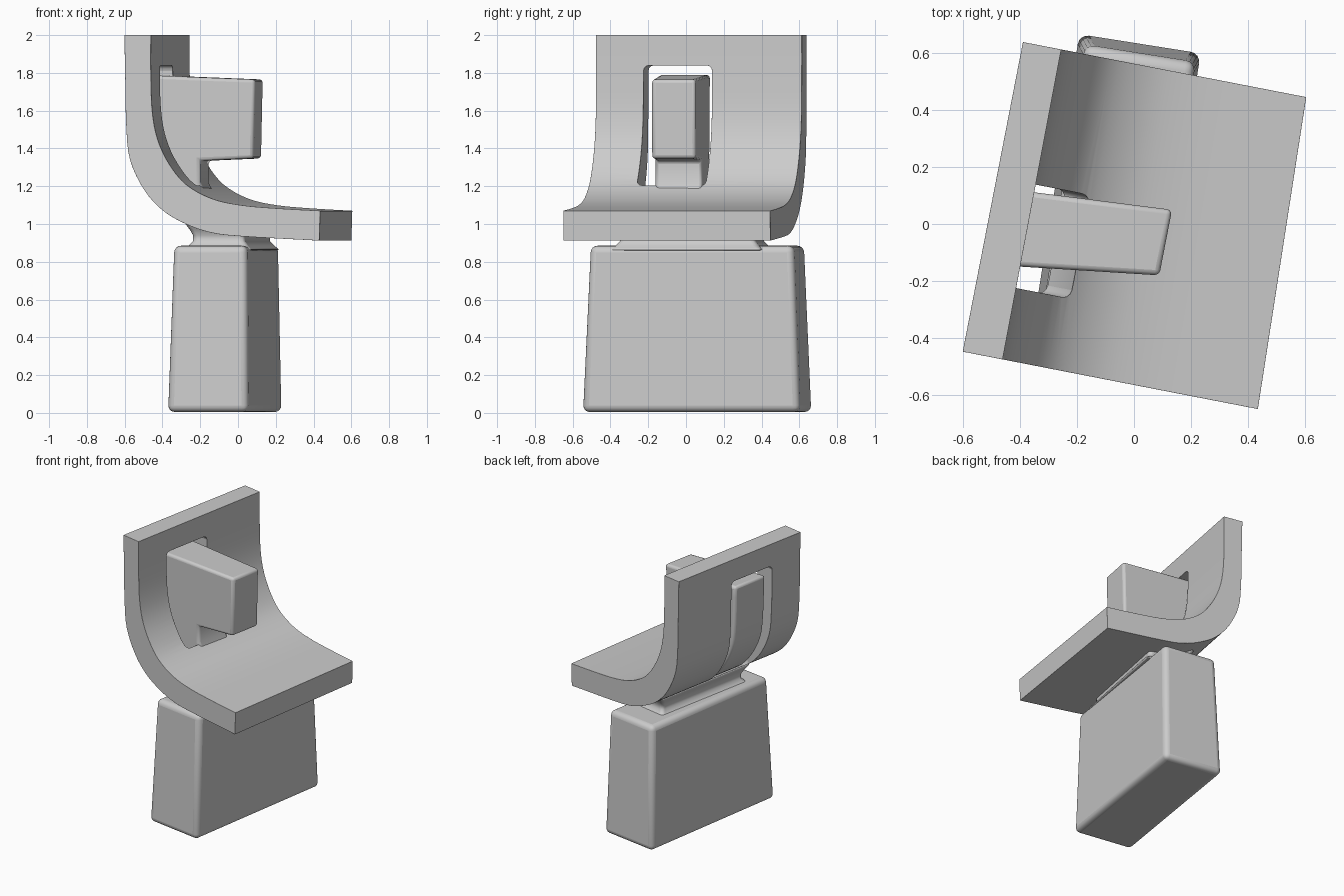
import bpy, bmesh, math
from mathutils import Vector

if "Cube" in bpy.data.objects:
    bpy.data.objects.remove(bpy.data.objects["Cube"], do_unlink=True)

grey = bpy.data.materials.new("clay_grey")
grey.use_nodes = True
grey.diffuse_color = (0.6, 0.6, 0.6, 1)
grey.node_tree.nodes["Principled BSDF"].inputs["Base Color"].default_value = (0.6, 0.6, 0.6, 1)


def loft(name, rings, turn):
    """Skin a list of equal closed rings, cap the ends, turn about z."""
    bm = bmesh.new()
    rows = [[bm.verts.new(p) for p in ring] for ring in rings]
    n = len(rows[0])
    for a, b in zip(rows, rows[1:]):
        for i in range(n):
            j = (i + 1) % n
            bm.faces.new((a[i], a[j], b[j], b[i]))
    bm.faces.new(rows[0][::-1])
    bm.faces.new(rows[-1])
    bmesh.ops.recalc_face_normals(bm, faces=bm.faces)
    mesh = bpy.data.meshes.new(name)
    bm.to_mesh(mesh)
    bm.free()
    mesh.materials.append(grey)
    obj = bpy.data.objects.new(name, mesh)
    bpy.context.collection.objects.link(obj)
    obj.rotation_euler.z = math.radians(turn)
    return obj


def finish(obj, width, segments=3):
    """Round the sharp edges and shade smooth."""
    if width:
        bev = obj.modifiers.new("rounding", "BEVEL")
        bev.width = width
        bev.segments = segments
        bev.limit_method = "ANGLE"
        bev.angle_limit = math.radians(40)
    bpy.ops.object.select_all(action="DESELECT")
    obj.select_set(True)
    bpy.context.view_layer.objects.active = obj
    bpy.ops.object.shade_smooth_by_angle(angle=math.radians(40))


def smooth_path(points, steps=4):
    """Catmull-Rom curve through 2D points."""
    p = [Vector(q) for q in points]
    p = [p[0] * 2 - p[1]] + p + [p[-1] * 2 - p[-2]]
    out = []
    for a, b, c, d in zip(p, p[1:], p[2:], p[3:]):
        for k in range(steps):
            t = k / steps
            out.append(0.5 * (2 * b + (c - a) * t + (2 * a - 5 * b + 4 * c - d) * t ** 2
                              + (3 * b - a - 3 * c + d) * t ** 3))
    return out + [p[-2]]


def box_ring(u0, u1, v0, v1, z):
    return [(u0, v0, z), (u1, v0, z), (u1, v1, z), (u0, v1, z)]


TURN = -11

# Pedestal: tapered block
pedestal = loft("pedestal", [box_ring(-0.295, 0.138, -0.535, 0.63, 0.005),
                             box_ring(-0.268, 0.125, -0.495, 0.595, 0.885)], -9)
finish(pedestal, 0.035, 4)

# Neck: waisted link under the seat
neck = loft("neck", [box_ring(-0.18 - g, 0.1 + g, -0.34 - g, 0.39 + g, z)
                     for z, g in ((0.86, 0.05), (0.885, 0.02), (0.91, 0.0),
                                  (0.94, 0.0), (0.97, 0.015), (1.015, 0.045))], TURN)
finish(neck, 0.02)

# Seat shell: curved profile swept across the width
outer = smooth_path([(-0.505, 2), (-0.5, 1.75), (-0.495, 1.52), (-0.475, 1.34), (-0.4, 1.18),
                     (-0.3, 1.07), (-0.18, 1.0), (-0.05, 0.955), (0.11, 0.935), (0.525, 0.912)])
inner = smooth_path([(0.53, 1.07), (0.3, 1.083), (0.11, 1.1), (-0.045, 1.135), (-0.18, 1.21),
                     (-0.27, 1.32), (-0.33, 1.45), (-0.358, 1.6), (-0.365, 1.8), (-0.365, 2)])
shell = loft("seat_shell", [[(u - 0.037 * v * (u + 0.5), v, z) for u, z in outer + inner]
                            for v in (-0.555, 0.553)], TURN)

# Opening in the backrest
hole = [(-0.17, 1.84), (-0.17, 1.19), (-0.28, 1.0), (-0.8, 1.0), (-0.8, 1.84)]
cutter = loft("opening_cutter", [[(u, v, z) for u, z in hole] for v in (-0.3, 0.07)], TURN)
cutter.hide_render = True
finish(cutter, 0.03)
cut = shell.modifiers.new("opening", "BOOLEAN")
cut.operation = "DIFFERENCE"
cut.solver = "EXACT"
cut.object = cutter
bpy.context.view_layer.objects.active = shell
bpy.ops.object.modifier_apply(modifier=cut.name)
bpy.data.objects.remove(cutter, do_unlink=True)
finish(shell, 0.012, 2)

# Block on a stem, standing in the opening and reaching forward
back = smooth_path([(-0.5, 1.79), (-0.49, 1.5), (-0.465, 1.33), (-0.39, 1.18),
                    (-0.29, 1.075), (-0.17, 1.025)])
front = [(-0.1, 1.08), (-0.166, 1.22), (-0.166, 1.335), (0.113, 1.347), (0.122, 1.765)]
profile = [tuple(p) for p in back] + front
block = loft("block_and_stem", [[(u, v + slope * (u + 0.355), z) for u, z in profile]
                                for v, slope in ((-0.222, 0.13), (0.043, 0.066))], TURN)
finish(block, 0.018)
